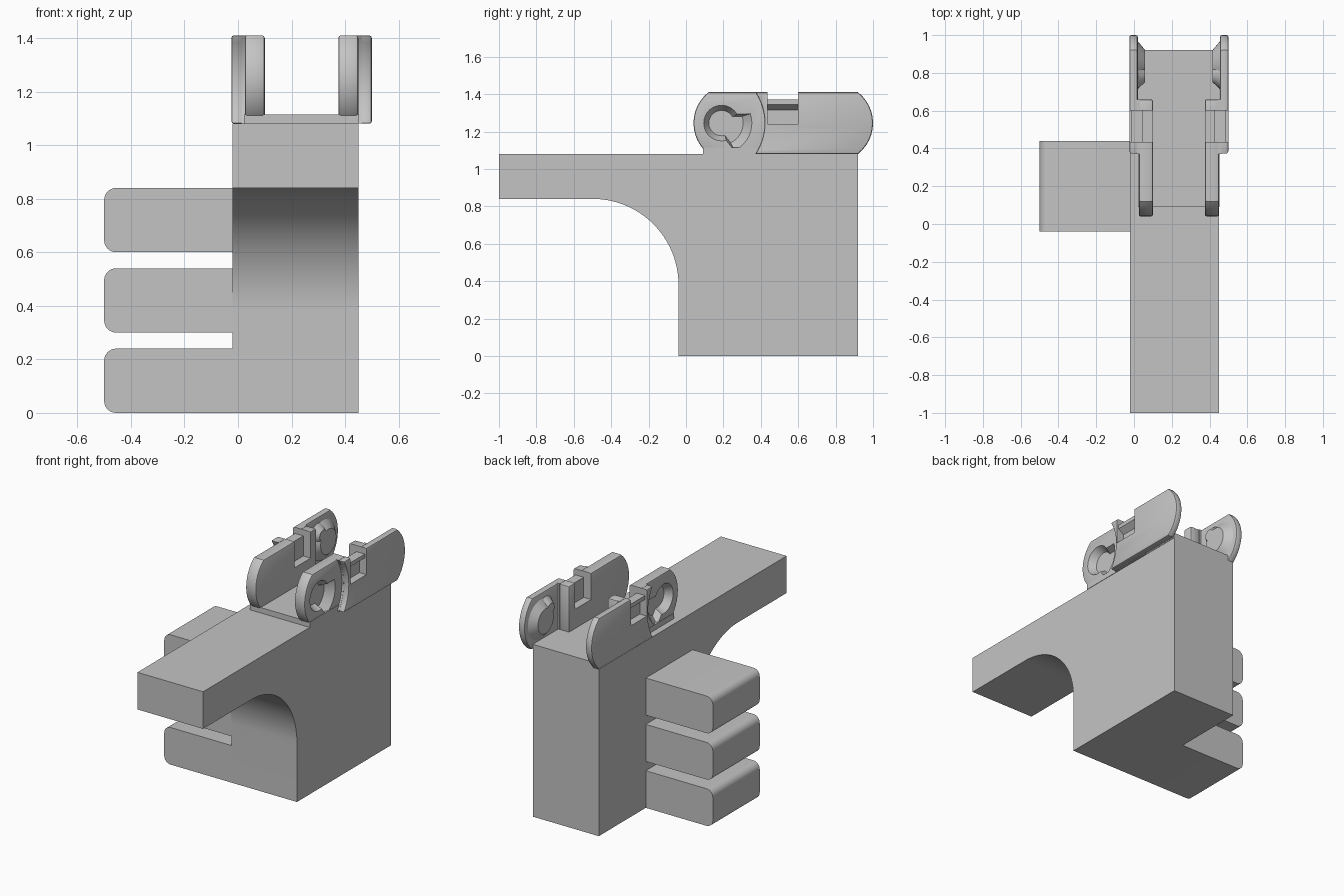
import bpy, bmesh
from math import sin, cos, asin, radians

cube = bpy.data.objects.get("Cube")
if cube:
    bpy.data.objects.remove(cube)

grey = bpy.data.materials.new("plain_grey")
grey.use_nodes = True
COLOR = (0.55, 0.55, 0.55, 1)
grey.diffuse_color = COLOR
grey.node_tree.nodes["Principled BSDF"].inputs["Base Color"].default_value = COLOR

MID_X = 0.2375          # centre plane of the clip
LOW, HIGH = 1.08, 1.41  # clip height range
MID_Z = (LOW + HIGH) / 2
HALF = (HIGH - LOW) / 2


def arc(cx, cy, r, start, end, n=12):
    """Points on a circular arc, angles in degrees."""
    angles = [radians(start + (end - start) * i / n) for i in range(n + 1)]
    return [(cx + r * cos(a), cy + r * sin(a)) for a in angles]


def prism(name, outline, a, b, axis="x", origin_x=0, taper=1, pivot=(0, 0)):
    """Extrude an outline along x (outline is y, z) or y (outline is x, z)."""
    bm = bmesh.new()

    def place(p, t):
        return (t, p[0], p[1]) if axis == "x" else (p[0], t, p[1])

    far = [tuple(c + (v - c) * taper for v, c in zip(p, pivot)) for p in outline]
    first = [bm.verts.new(place(p, a)) for p in outline]
    last = [bm.verts.new(place(p, b)) for p in far]
    bm.faces.new(first)
    bm.faces.new(last)
    for i in range(len(first)):
        j = (i + 1) % len(first)
        bm.faces.new((first[i], first[j], last[j], last[i]))
    bmesh.ops.recalc_face_normals(bm, faces=bm.faces)
    mesh = bpy.data.meshes.new(name)
    bm.to_mesh(mesh)
    bm.free()
    mesh.materials.append(grey)
    obj = bpy.data.objects.new(name, mesh)
    obj.location.x = origin_x
    bpy.context.collection.objects.link(obj)
    return obj


def box(y0, y1, z0, z1):
    return [(y0, z0), (y1, z0), (y1, z1), (y0, z1)]


def bake(obj):
    """Replace the mesh by its modified result."""
    graph = bpy.context.evaluated_depsgraph_get()
    mesh = bpy.data.meshes.new_from_object(obj.evaluated_get(graph))
    obj.modifiers.clear()
    obj.data = mesh


def soften(obj, width=0.01):
    mod = obj.modifiers.new("soft_rim", "BEVEL")
    mod.width = width
    mod.segments = 2
    mod.limit_method = "ANGLE"
    mod.angle_limit = radians(50)
    bake(obj)


def cut(obj, cutter):
    mod = obj.modifiers.new("cut", "BOOLEAN")
    mod.operation = "DIFFERENCE"
    mod.solver = "EXACT"
    mod.object = cutter
    bake(obj)
    bpy.data.objects.remove(cutter)


def mirrored(obj):
    obj.modifiers.new("other_side", "MIRROR").use_axis = (True, False, False)
    return obj


parts = []

# Main block with forward beam and curved underside
profile = [(-0.04, 0), (0.92, 0), (0.92, LOW), (-1, LOW), (-1, 0.84)]
profile += arc(-0.5, 0.38, 0.46, 90, 0, 24)
parts.append(prism("main_block", profile, -0.02, 0.45))

# Three rounded side slabs
R = 0.045
for i in range(3):
    z = 0.3 * i
    outline = [(-0.01, z), (-0.01, z + 0.24)]
    outline += arc(-0.5 + R, z + 0.24 - R, R, 90, 180, 8)
    outline += arc(-0.5 + R, z + R, R, 180, 270, 8)
    parts.append(prism(f"side_slab_{i + 1}", outline, -0.04, 0.44, "y"))

# Clip floor
parts.append(prism("clip_floor", box(0.09, 0.92, LOW, 1.115), -0.215, 0.215,
                   origin_x=MID_X))

# Inner wall with a rounded front end
END_R = 0.21
swing = asin(HALF / END_R) * 57.2958
outline = [(0.66, LOW), (0.66, HIGH)]
outline += arc(0.25, MID_Z, END_R, 180 - swing, 180 + swing)
inner = prism("inner_clip_walls", outline, -0.212, -0.1375, origin_x=MID_X)
soften(inner)

# Keyhole recess on its outside face
pivot = (0.19, MID_Z)
keyhole = arc(*pivot, 0.1, 30, 285, 20) + arc(*pivot, 0.17, -65, 18, 10)
cut(inner, prism("keyhole_cutter", keyhole, -0.22, -0.165, origin_x=MID_X,
                 taper=0.68, pivot=pivot))

# Outer wall with hollow front edge and rounded rear end
FRONT_R = 0.297
bend = asin(HALF / FRONT_R) * 57.2958
outline = arc(0.123, MID_Z, FRONT_R, bend, -bend)
outline += arc(0.79, MID_Z, END_R, -swing, swing)
outer = prism("outer_clip_walls", outline, -0.2625, -0.2175, origin_x=MID_X)
soften(outer)
filler = arc(0.123, MID_Z, FRONT_R, bend, -bend) + [(0.66, LOW), (0.66, HIGH)]
joint = prism("wall_joints", filler, -0.225, -0.205, origin_x=MID_X)

# Notch through all wall layers
for wall in (inner, outer, joint):
    cut(wall, prism("notch_cutter", box(0.435, 0.6, 1.24, 1.5), -0.3, -0.1,
                    origin_x=MID_X))
    parts.append(mirrored(wall))

# Latch tab with an outward lip in each notch
lip = [(-0.19, 1.22), (-0.19, 1.37), (-0.25, 1.37), (-0.25, 1.345),
       (-0.212, 1.315), (-0.212, 1.22)]
parts.append(mirrored(prism("latch_tabs", lip, 0.43, 0.605, "y", MID_X)))

# Tapered pivot bosses with a key lobe on the rear inside faces
for name, y, z, r, taper in (("pivot_bosses", 0.84, MID_Z, 0.13, 0.62),
                             ("pivot_keys", 0.785, MID_Z + 0.06, 0.07, 0.5)):
    ring = arc(y, z, r, 0, 360, 32)[:-1]
    parts.append(mirrored(prism(name, ring, -0.22, -0.178, origin_x=MID_X,
                                taper=taper, pivot=(y, z))))

# Smooth curved faces, keep crisp edges
bpy.ops.object.select_all(action="DESELECT")
for part in parts:
    part.select_set(True)
bpy.context.view_layer.objects.active = parts[0]
bpy.ops.object.shade_smooth_by_angle(angle=radians(30))
